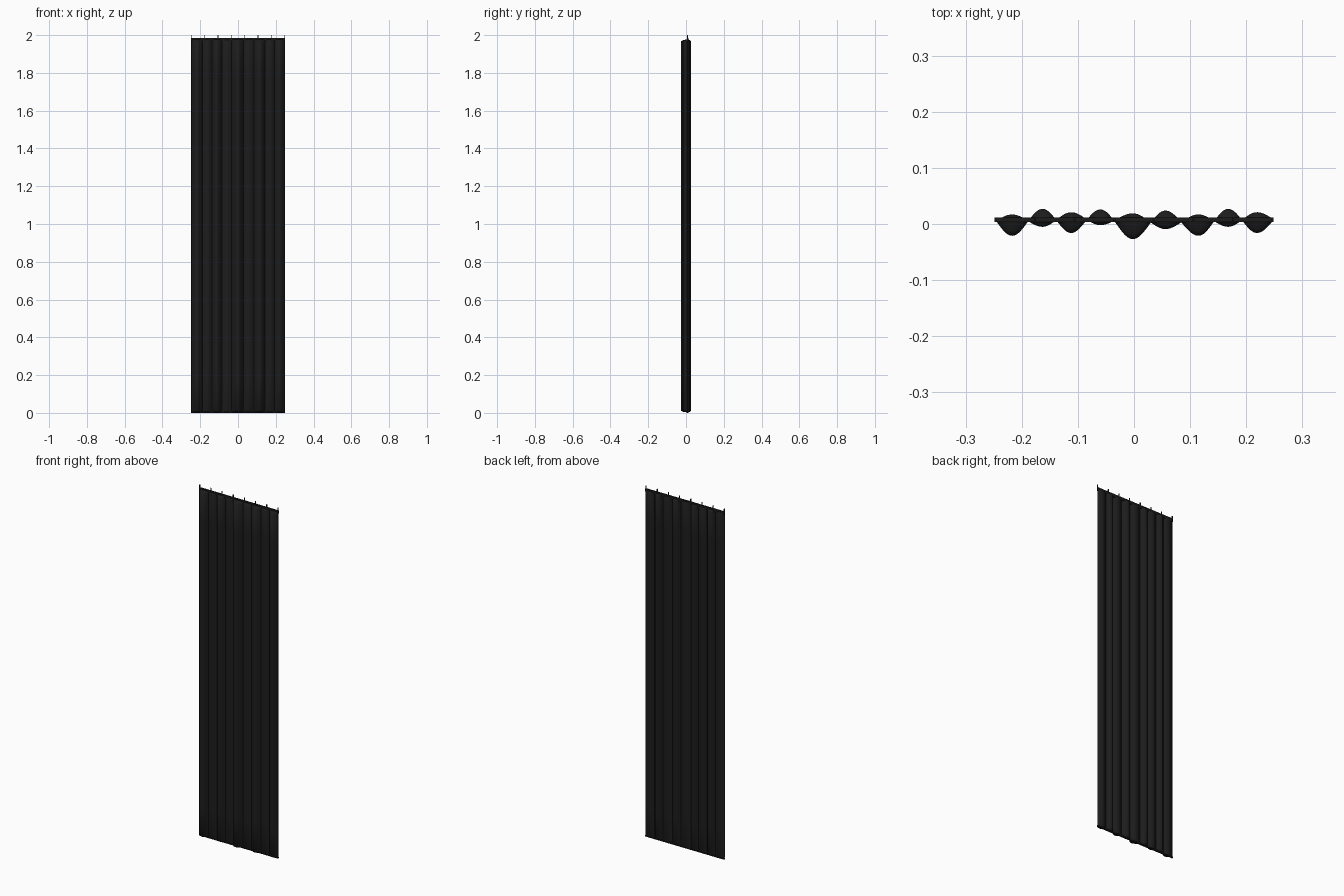
import bpy, bmesh, math

if "Cube" in bpy.data.objects:
    bpy.data.objects.remove(bpy.data.objects["Cube"])

mat = bpy.data.materials.new("black_fabric")
mat.diffuse_color = (0.012, 0.012, 0.012, 1)
mat.use_nodes = True
mat.node_tree.nodes["Principled BSDF"].inputs["Base Color"].default_value = mat.diffuse_color

# fold crests across the width: x, face cloth depth, lining depth
CRESTS = [(-0.272, 0.028, -0.004), (-0.217, -0.021, 0.017), (-0.163, 0.027, -0.005),
          (-0.112, -0.016, 0.021), (-0.060, 0.026, -0.002), (-0.002, -0.027, 0.019),
          (0.056, 0.024, -0.009), (0.115, -0.021, 0.017), (0.168, 0.027, -0.005),
          (0.219, -0.016, 0.021), (0.275, 0.026, -0.002)]
WIDTH, MID = 0.248, 0.008


def fold(x, layer):
    for a, b in zip(CRESTS, CRESTS[1:]):
        if a[0] <= x <= b[0]:
            t = (1 - math.cos(math.pi * (x - a[0]) / (b[0] - a[0]))) / 2
            return a[layer] + (b[layer] - a[layer]) * t
    return MID


def finish(name, bm, smooth):
    me = bpy.data.meshes.new(name)
    bm.to_mesh(me)
    bm.free()
    ob = bpy.data.objects.new(name, me)
    bpy.context.collection.objects.link(ob)
    me.materials.append(mat)
    for p in me.polygons:
        p.use_smooth = smooth
    return ob


def cloth(name, layer):
    bm = bmesh.new()
    n = 144
    # rows: z and how far the folds open; both ends are gathered into the seams
    rows = [(0.002, 0), (0.006, 0.7), (0.012, 1)]
    rows += [(0.012 + 1.956 * i / 12, 1) for i in range(1, 13)]
    rows += [(1.973, 0.7), (1.978, 0)]
    grid = []
    for z, k in rows:
        row = []
        for i in range(n + 1):
            x = -WIDTH + 2 * WIDTH * i / n
            row.append(bm.verts.new((x, MID + k * (fold(x, layer) - MID), z)))
        grid.append(row)
    for r0, r1 in zip(grid, grid[1:]):
        for i in range(n):
            bm.faces.new((r0[i], r0[i + 1], r1[i + 1], r1[i]))
    return finish(name, bm, True)


def box(name, lo, hi):
    bm = bmesh.new()
    bmesh.ops.create_cube(bm, size=1)
    for v in bm.verts:
        v.co = [(a + b) / 2 + c * (b - a) for a, b, c in zip(lo, hi, v.co)]
    return finish(name, bm, False)


# curtain layers
cloth("curtain_face", 1)
cloth("curtain_lining", 2)

# header tape and bottom hem
box("header_tape", (-0.249, 0.004, 1.967), (0.249, 0.012, 1.984))
box("bottom_hem", (-0.249, 0.004, 0.0), (0.249, 0.012, 0.008))

# hanging hooks
for i in range(8):
    x = -0.247 + 0.494 * i / 7
    box(f"hook_{i + 1}", (x - 0.002, 0.005, 1.975), (x + 0.002, 0.010, 2.0))
